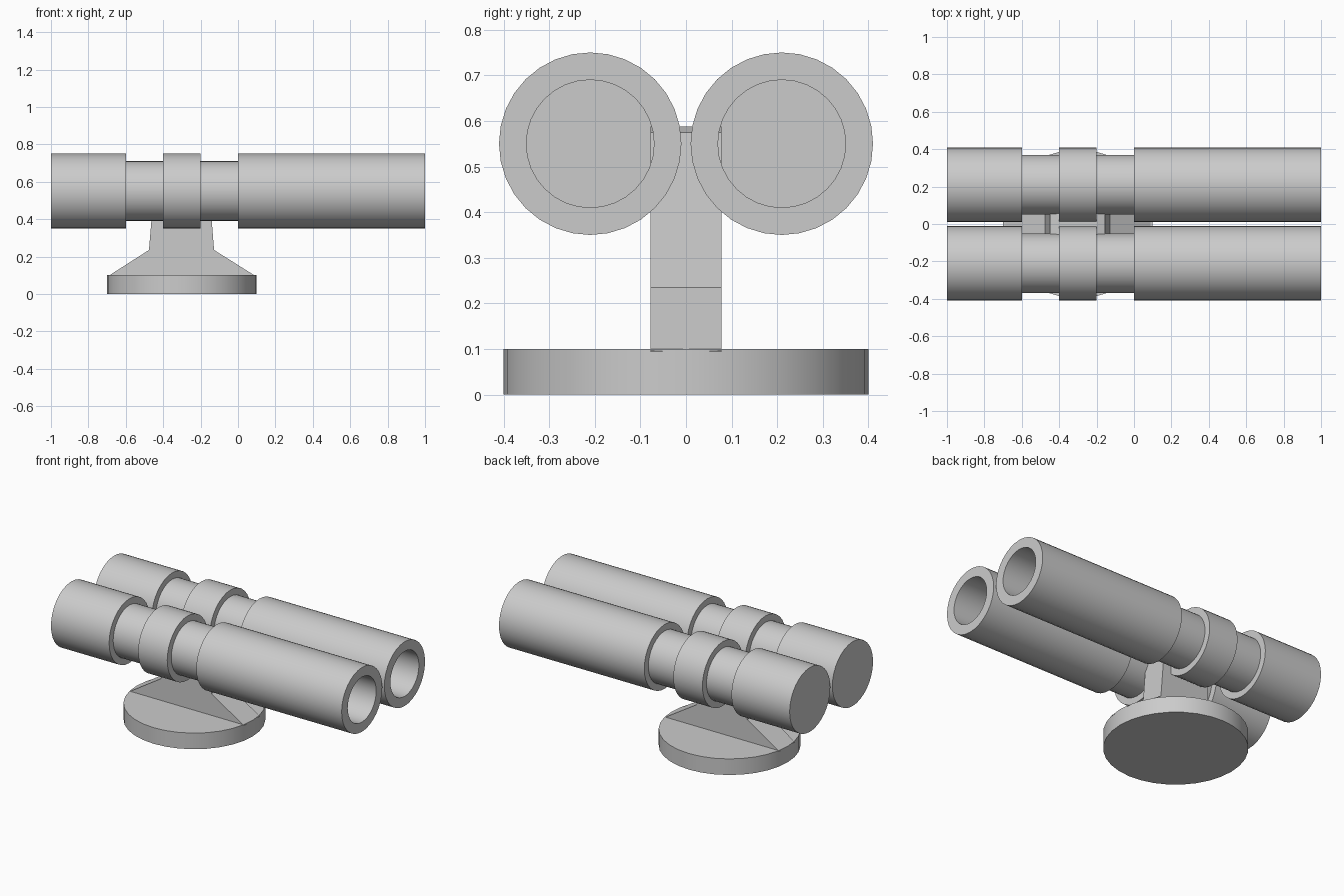
import bpy, bmesh, math

if "Cube" in bpy.data.objects:
    bpy.data.objects.remove(bpy.data.objects["Cube"])

SEGMENTS = 32


def finish(name, bm, smooth=True):
    bmesh.ops.recalc_face_normals(bm, faces=bm.faces)
    mesh = bpy.data.meshes.new(name)
    bm.to_mesh(mesh)
    bm.free()
    obj = bpy.data.objects.new(name, mesh)
    bpy.context.collection.objects.link(obj)
    if smooth:
        bpy.ops.object.select_all(action='DESELECT')
        obj.select_set(True)
        bpy.context.view_layer.objects.active = obj
        bpy.ops.object.shade_smooth_by_angle(angle=math.radians(30))
    return obj


def lathe_x(name, profile, y, z):
    """Spin (x, radius) stations around the x axis, capping both ends."""
    bm = bmesh.new()
    rings = []
    for x, r in profile:
        rings.append([bm.verts.new((x, y + r * math.cos(a), z + r * math.sin(a)))
                      for a in (2 * math.pi * i / SEGMENTS for i in range(SEGMENTS))])
    for a, b in zip(rings, rings[1:]):
        for i in range(SEGMENTS):
            j = (i + 1) % SEGMENTS
            bm.faces.new((a[i], a[j], b[j], b[i]))
    bm.faces.new(rings[0])
    bm.faces.new(rings[-1])
    return finish(name, bm)


# Twin barrels: stepped outside, deep bore open at +x, closed at -x
barrel_profile = [(-1, .2), (-.6, .2), (-.6, .16), (-.4, .16), (-.4, .2),
                  (-.2, .2), (-.2, .16), (0, .16), (0, .2), (1, .2),
                  (1, .14), (-.6, .14)]
for side, y in (("left", -.21), ("right", .21)):
    lathe_x("barrel_" + side, barrel_profile, y, .55)

# Round base plate
bm = bmesh.new()
bmesh.ops.create_cone(bm, cap_ends=True, segments=SEGMENTS,
                      radius1=.4, radius2=.4, depth=.1)
bmesh.ops.translate(bm, verts=bm.verts, vec=(-.3, 0, .05))
finish("base_plate", bm)

# Flared pedestal: side profile extruded across y
post_profile = [(-.695, .095), (.095, .095), (-.128, .235), (-.155, .575),
                (-.2, .588), (-.41, .588), (-.448, .575), (-.476, .235)]
bm = bmesh.new()
face = bm.faces.new([bm.verts.new((x, -.078, z)) for x, z in post_profile])
ext = bmesh.ops.extrude_face_region(bm, geom=[face])
moved = [g for g in ext["geom"] if isinstance(g, bmesh.types.BMVert)]
bmesh.ops.translate(bm, verts=moved, vec=(0, .156, 0))
if not any(abs(f.normal.y) > .9 and f.calc_center_median().y < 0 for f in bm.faces):
    bm.faces.new([v for v in bm.verts if v not in moved])
finish("pedestal", bm, smooth=False)
